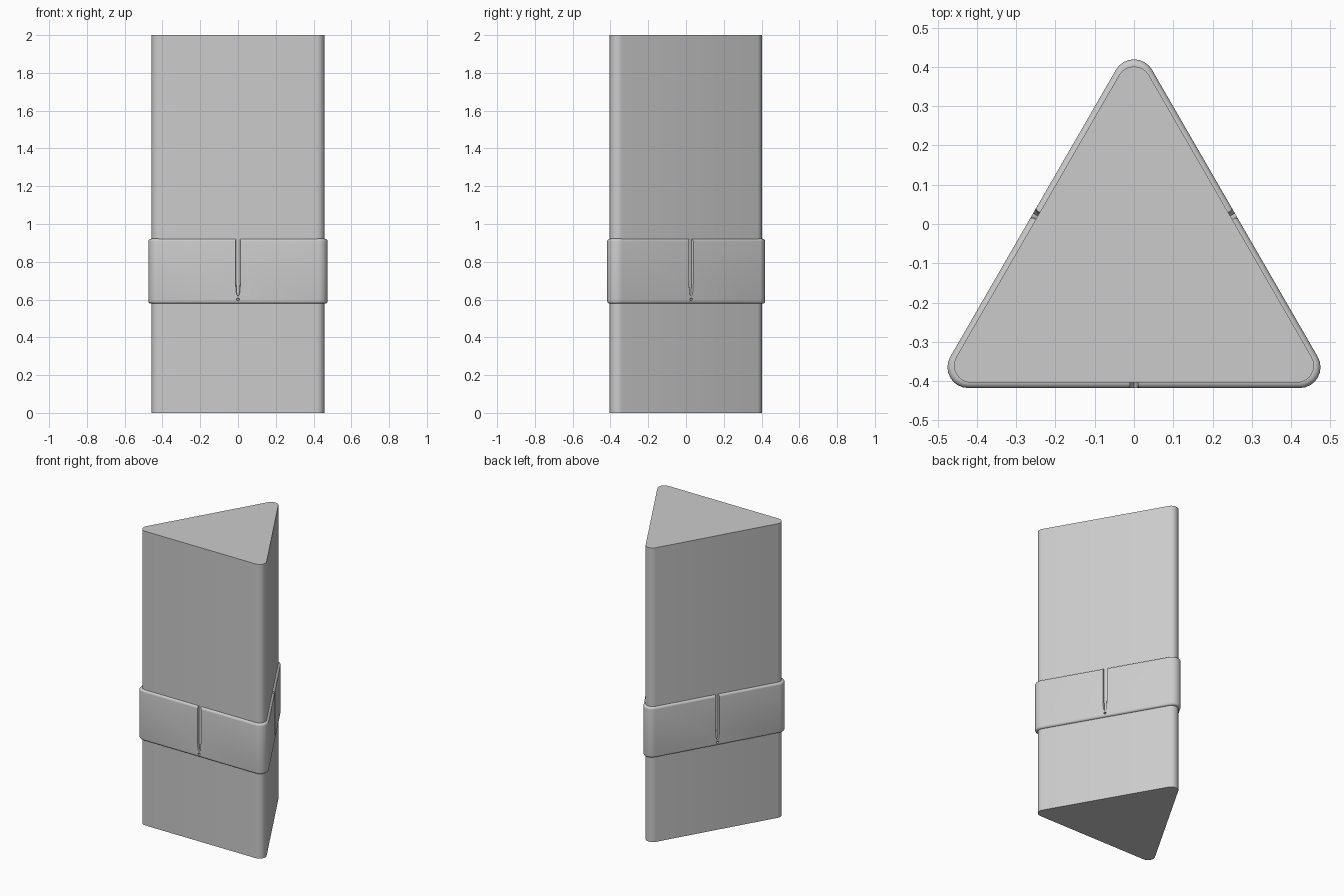
import bpy, bmesh, math

if "Cube" in bpy.data.objects:
    bpy.data.objects.remove(bpy.data.objects["Cube"])

CY = -0.121  # y of the triangle's centroid


def rounded_triangle(R, r, seg=8):
    """Equilateral outline: core circumradius R, corner radius r."""
    pts = []
    for k in range(3):
        a = math.radians(90 + 120 * k)
        for i in range(seg + 1):
            b = a + math.radians(-60 + 120 * i / seg)
            pts.append((R * math.cos(a) + r * math.cos(b),
                        CY + R * math.sin(a) + r * math.sin(b)))
    return pts


def loft(bm, rings, closed=False):
    """Skin a stack of equal-length rings, capped or joined end to start."""
    vs = [[bm.verts.new(p) for p in ring] for ring in rings]
    n = len(vs[0])
    for k in range(len(vs) if closed else len(vs) - 1):
        a, b = vs[k], vs[(k + 1) % len(vs)]
        for i in range(n):
            j = (i + 1) % n
            bm.faces.new((a[i], a[j], b[j], b[i]))
    if not closed:
        bm.faces.new(vs[0][::-1])
        bm.faces.new(vs[-1])


def make_object(name, bm):
    bmesh.ops.recalc_face_normals(bm, faces=bm.faces)
    me = bpy.data.meshes.new(name)
    bm.to_mesh(me)
    bm.free()
    ob = bpy.data.objects.new(name, me)
    bpy.context.collection.objects.link(ob)
    return ob


def smooth(ob):
    bpy.ops.object.select_all(action='DESELECT')
    ob.select_set(True)
    bpy.context.view_layer.objects.active = ob
    bpy.ops.object.shade_smooth_by_angle(angle=math.radians(32))


# Triangular shaft
bm = bmesh.new()
outline = rounded_triangle(0.4784, 0.0437)
loft(bm, [[(x, y, z) for x, y in outline] for z in (0, 2)])
shaft = make_object("shaft", bm)
smooth(shaft)

# Band around the shaft, with rounded upper and lower rims
RIM, Z0, Z1 = 0.015, 0.578, 0.922
profile = [(0.03, Z0)]
for zc, start in ((Z0 + RIM, -90), (Z1 - RIM, 0)):
    for i in range(6):
        a = math.radians(start + 18 * i)
        profile.append((0.053 - RIM + RIM * math.cos(a), zc + RIM * math.sin(a)))
profile.append((0.03, Z1))
bm = bmesh.new()
loft(bm, [[(x, y, z) for x, y in rounded_triangle(0.487, r)] for r, z in profile], closed=True)
band = make_object("band", bm)

# Slot and dimple cutters, one pair per face, flared at the lip
slot = [(-1, 0.96), (-1, 0.70), (-0.8, 0.65), (-0.6, 0.628), (0, 0.618),
        (0.6, 0.628), (0.8, 0.65), (1, 0.70), (1, 0.96)]
levels = [(0.278, 0.010), (0.291, 0.0105), (0.295, 0.0125), (0.299, 0.016), (0.32, 0.016)]
bm = bmesh.new()
for k in range(3):
    a = math.radians(-90 + 120 * k)
    c, s = math.cos(a), math.sin(a)

    def place(u, d, z):
        return (c * d - s * u, CY + s * d + c * u, z)

    loft(bm, [[place(u * w, d, z) for u, z in slot] for d, w in levels])
    circle = [(math.cos(t * math.pi / 6), math.sin(t * math.pi / 6)) for t in range(12)]
    loft(bm, [[place(u * w * 0.6, d, 0.601 + v * w * 0.6) for u, v in circle]
              for d, w in levels])
cutter = make_object("slot_cutter", bm)
cutter.hide_render = True
cutter.hide_set(True)

smooth(band)
cut = band.modifiers.new("slots", 'BOOLEAN')
cut.operation = 'DIFFERENCE'
cut.solver = 'EXACT'
cut.object = cutter
# Apply the cut, then shade so the slot edges stay crisp
bpy.ops.object.modifier_apply(modifier=cut.name)
smooth(band)
bpy.data.objects.remove(cutter)
